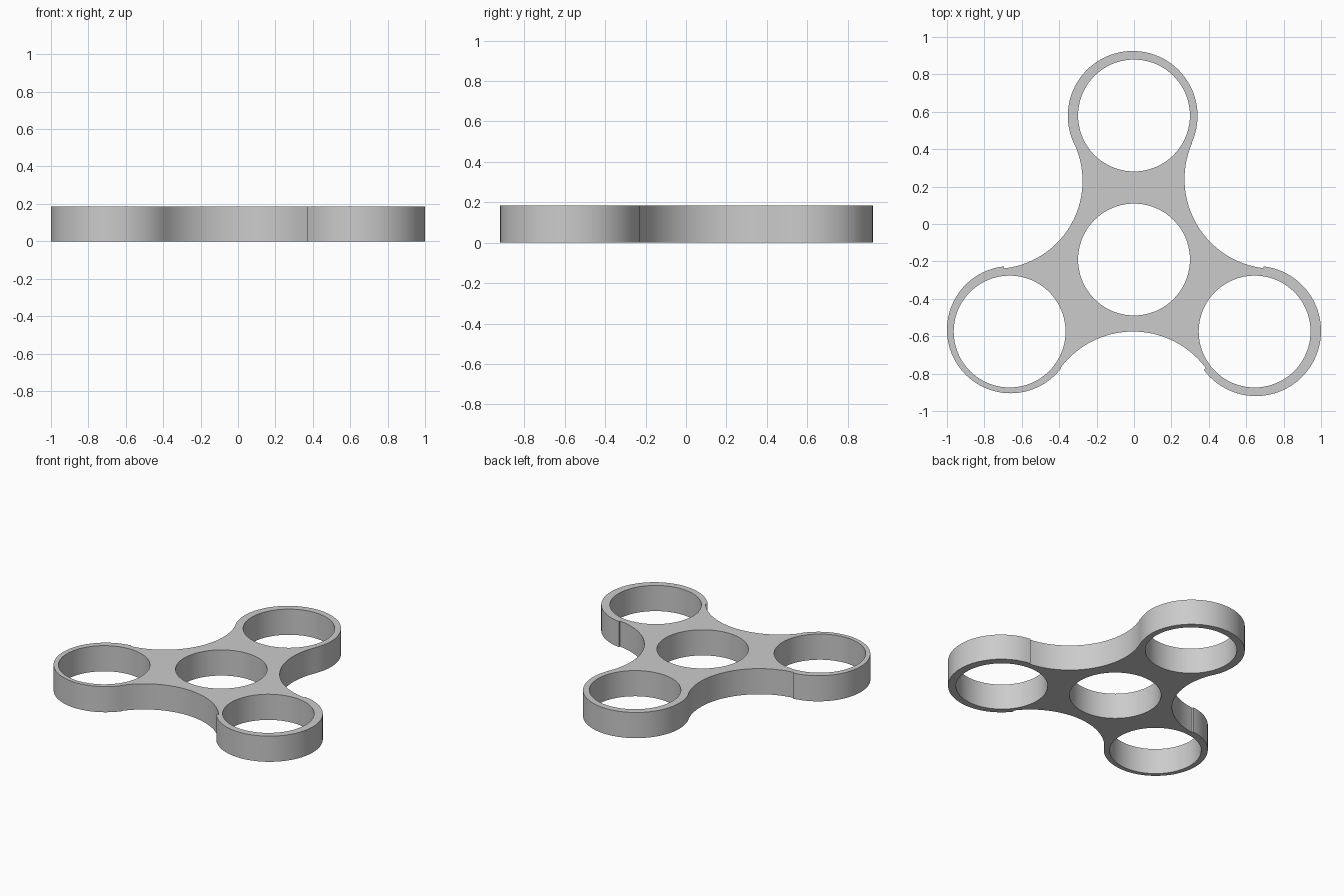
import bpy, bmesh
from math import atan2, cos, sin, tau, radians

if "Cube" in bpy.data.objects:
    bpy.data.objects.remove(bpy.data.objects["Cube"])

HEIGHT = 0.185
# (x, y, radius): lobes and the concave waists between them, counter-clockwise
right_lobe, top_lobe, left_lobe = (0.652, -0.572, 0.348), (-0.007, 0.578, 0.347), (-0.66, -0.565, 0.34)
right_waist, left_waist, front_waist = (0.75, 0.24, 0.48), (-0.745, 0.23, 0.47), (-0.005, -1.06, 0.485)
ring = [right_lobe, right_waist, top_lobe, left_waist, left_lobe, front_waist]
holes = [(0, 0.58), (-0.665, -0.575), (0.645, -0.575), (0, -0.19)]


def heading(a, b):
    return atan2(b[1] - a[1], b[0] - a[0])


def arc(c, start, sweep, n):
    return [(c[0] + c[2] * cos(start + sweep * i / n),
             c[1] + c[2] * sin(start + sweep * i / n)) for i in range(n + 1)]


# Outer outline: convex arcs round the lobes, concave arcs at the waists
outline = []
for i, c in enumerate(ring):
    a0 = heading(c, ring[i - 1])
    a1 = heading(c, ring[(i + 1) % 6])
    if i % 2 == 0:
        outline += arc(c, a0, (a1 - a0) % tau, 56)
    else:
        outline += arc(c, a0, -((a0 - a1) % tau), 28)

# Filled flat curve with four round holes, extruded to thickness
curve = bpy.data.curves.new("spinner_body", 'CURVE')
curve.dimensions = '2D'
curve.fill_mode = 'BOTH'
curve.extrude = HEIGHT / 2
loops = [outline] + [arc((x, y, 0.299), 0, tau, 80)[:-1] for x, y in holes]
for pts in loops:
    s = curve.splines.new('POLY')
    s.points.add(len(pts) - 1)
    for p, (x, y) in zip(s.points, pts):
        p.co = (x, y, 0, 1)
    s.use_cyclic_u = True

body = bpy.data.objects.new("spinner_body", curve)
bpy.context.collection.objects.link(body)
bpy.context.view_layer.objects.active = body
body.select_set(True)
bpy.ops.object.convert(target='MESH')
body = bpy.context.object

# Weld caps to walls and stand the body on the ground
bm = bmesh.new()
bm.from_mesh(body.data)
bmesh.ops.remove_doubles(bm, verts=bm.verts, dist=0.0005)
bmesh.ops.translate(bm, verts=bm.verts, vec=(0, 0, HEIGHT / 2))
bmesh.ops.recalc_face_normals(bm, faces=bm.faces)
bm.to_mesh(body.data)
bm.free()
bpy.ops.object.shade_smooth_by_angle(angle=radians(30))
